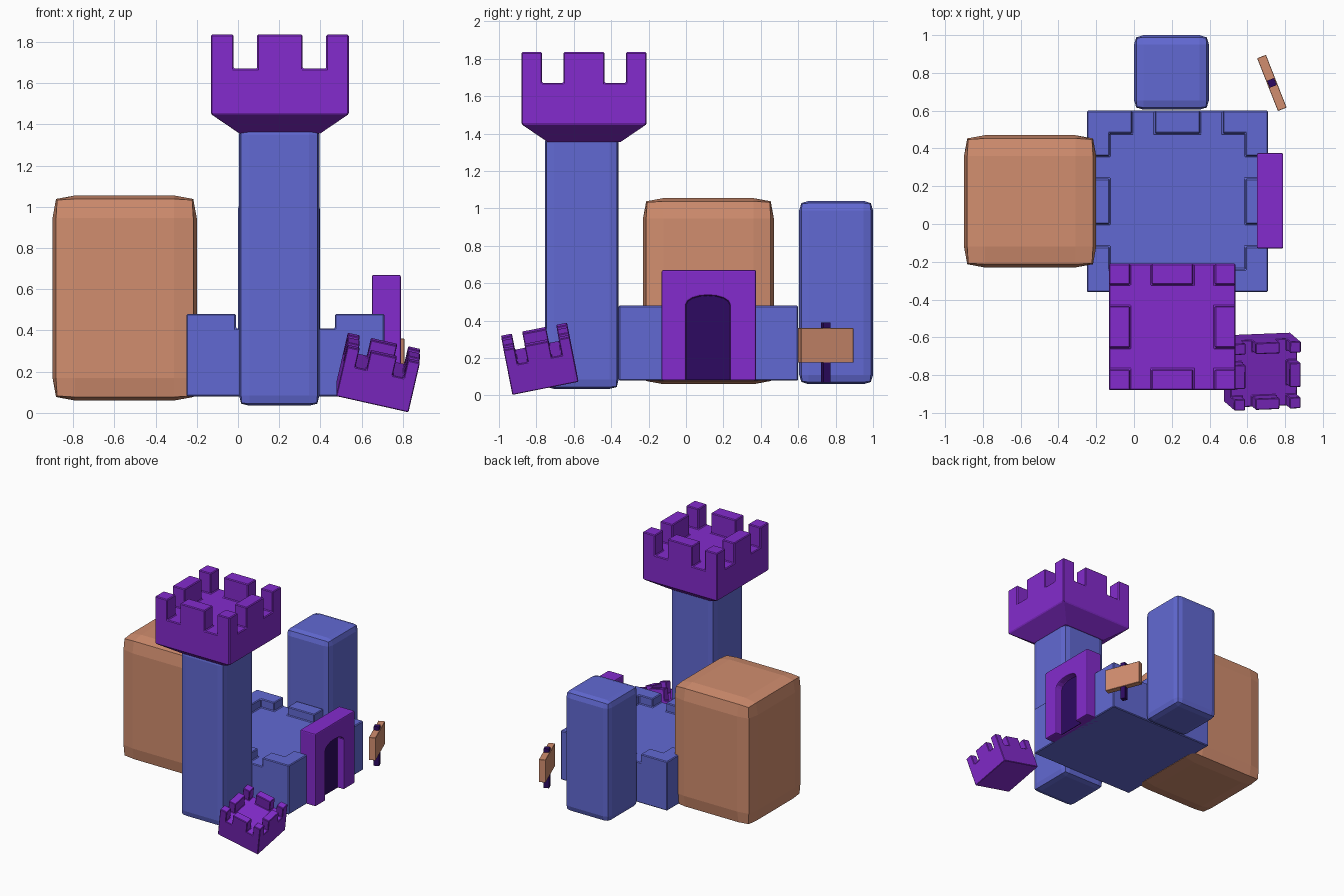
import bpy, bmesh, math
from mathutils import Vector

if "Cube" in bpy.data.objects:
    bpy.data.objects.remove(bpy.data.objects["Cube"])


def material(name, rgb):
    m = bpy.data.materials.new(name)
    m.diffuse_color = (*rgb, 1)
    m.use_nodes = True
    m.node_tree.nodes["Principled BSDF"].inputs["Base Color"].default_value = m.diffuse_color
    return m


BLUE = material("blue stone", (0.121, 0.141, 0.650))
PURPLE = material("purple", (0.230, 0.024, 0.610))
ORANGE = material("terracotta", (0.640, 0.268, 0.158))
DARK = material("dark violet", (0.026, 0.003, 0.120))


def finish(bm, name, mat, bevel=0.0, segments=1):
    bmesh.ops.remove_doubles(bm, verts=bm.verts, dist=1e-5)
    bmesh.ops.recalc_face_normals(bm, faces=bm.faces)
    me = bpy.data.meshes.new(name)
    bm.to_mesh(me)
    bm.free()
    ob = bpy.data.objects.new(name, me)
    bpy.context.collection.objects.link(ob)
    if mat:
        me.materials.append(mat)
    if bevel:
        add_bevel(ob, bevel, segments)
    return ob


def add_bevel(ob, width, segments=1):
    mod = ob.modifiers.new("soft edges", 'BEVEL')
    mod.width, mod.segments = width, segments
    mod.limit_method, mod.angle_limit = 'ANGLE', math.radians(40)


def box(name, lo, hi, mat, bevel=0.0, segments=1):
    lo, hi = Vector(lo), Vector(hi)
    mid, size = (lo + hi) / 2, hi - lo
    bm = bmesh.new()
    bmesh.ops.create_cube(bm, size=1)
    for v in bm.verts:
        v.co = v.co * size
    ob = finish(bm, name, mat, bevel, segments)
    ob.location = mid
    return ob


def soft_box(name, lo, hi, margin, pull, mat):
    """Box with a loop near each edge; edges and corners are pulled inward."""
    lo, hi = Vector(lo), Vector(hi)
    mid, half = (lo + hi) / 2, (hi - lo) / 2
    bm = bmesh.new()
    for axis in range(3):
        a, b = (axis + 1) % 3, (axis + 2) % 3
        stops = [[-half[k], margin - half[k], half[k] - margin, half[k]] for k in range(3)]
        for side in (-1, 1):
            def vert(i, j):
                p = Vector((0, 0, 0))
                p[axis], p[a], p[b] = side * half[axis], stops[a][i], stops[b][j]
                outer = [k for k in range(3) if abs(p[k]) > half[k] - 1e-6]
                if len(outer) > 1:
                    for k in outer:
                        p[k] -= math.copysign(pull * (len(outer) - 1) ** 0.4, p[k])
                return bm.verts.new(p)
            for i in range(3):
                for j in range(3):
                    bm.faces.new([vert(i, j), vert(i + 1, j), vert(i + 1, j + 1), vert(i, j + 1)])
    ob = finish(bm, name, mat)
    ob.location = mid
    return ob


def battlement(name, width, z0, z1, z2, t, c, m, mat, bevel, flare=None):
    """Square block from z0 to z1 with merlons to z2. t, c, m are fractions of
    the width: merlon thickness, corner length and start of the middle merlon."""
    cuts = sorted({0, t, c, m, 1 - m, 1 - c, 1 - t, 1})
    n = len(cuts) - 1
    centre = [(cuts[i] + cuts[i + 1]) / 2 for i in range(n)]

    def raised(i, j):
        if not (0 <= i < n and 0 <= j < n):
            return False
        u, v = centre[i], centre[j]
        on = lambda w: w < c or w > 1 - c or m < w < 1 - m
        rim = lambda w: w < t or w > 1 - t
        return (rim(u) and on(v)) or (rim(v) and on(u))

    bm = bmesh.new()

    def quad(pts):
        bm.faces.new([bm.verts.new(((x - .5) * width, (y - .5) * width, z)) for x, y, z in pts])

    for i in range(n):
        for j in range(n):
            x0, x1, y0, y1 = cuts[i], cuts[i + 1], cuts[j], cuts[j + 1]
            z = z2 if raised(i, j) else z1
            quad([(x0, y0, z), (x1, y0, z), (x1, y1, z), (x0, y1, z)])
            for di, dj, p, q in ((-1, 0, (x0, y0), (x0, y1)), (1, 0, (x1, y0), (x1, y1)),
                                 (0, -1, (x0, y0), (x1, y0)), (0, 1, (x0, y1), (x1, y1))):
                a, b = i + di, j + dj
                if raised(i, j) and not raised(a, b):
                    quad([(*p, z1), (*q, z1), (*q, z2), (*p, z2)])
                if not (0 <= a < n and 0 <= b < n):
                    quad([(*p, z0), (*q, z0), (*q, z1), (*p, z1)])
    bmesh.ops.remove_doubles(bm, verts=bm.verts, dist=1e-5)
    # optional flared underside, then close the bottom
    rim_edges = [e for e in bm.edges if e.is_boundary]
    if flare:
        low_width, low_z = flare
        out = bmesh.ops.extrude_edge_only(bm, edges=rim_edges)["geom"]
        for v in (g for g in out if isinstance(g, bmesh.types.BMVert)):
            v.co.x *= low_width / width
            v.co.y *= low_width / width
            v.co.z = low_z
        rim_edges = [e for e in bm.edges if e.is_boundary]
    bmesh.ops.holes_fill(bm, edges=rim_edges, sides=0)
    bmesh.ops.recalc_face_normals(bm, faces=bm.faces)
    bmesh.ops.dissolve_limit(bm, angle_limit=0.01, verts=bm.verts, edges=bm.edges)
    return finish(bm, name, mat, bevel)


def arch_prism(name, x0, x1, z_low, mat):
    """Doorway outline with a shallow arch, extruded along x."""
    y0, y1, spring, crown = 0.0, 0.235, 0.485, 0.535
    pts = [(y0, z_low)]
    for k in range(9):
        a = math.pi * (1 - k / 8)
        pts.append(((y0 + y1) / 2 + (y1 - y0) / 2 * math.cos(a),
                    spring + (crown - spring) * math.sin(a)))
    pts.append((y1, z_low))
    bm = bmesh.new()
    face = bm.faces.new([bm.verts.new((x0, y, z)) for y, z in pts])
    out = bmesh.ops.extrude_face_region(bm, geom=[face], use_keep_orig=True)["geom"]
    for v in (g for g in out if isinstance(g, bmesh.types.BMVert)):
        v.co.x = x1
    return finish(bm, name, mat)


# courtyard block with low battlements
court = battlement("courtyard", 0.96, 0.08, 0.41, 0.48, 0.125, 0.25, 0.375, BLUE, 0.006)
court.location = (0.23, 0.12, 0)

# tall front tower and its flared crown
soft_box("front_tower", (0.005, -0.755, 0.035), (0.395, -0.36, 1.40), 0.05, 0.01, BLUE)
crown = battlement("tower_crown", 0.67, 1.45, 1.67, 1.835, 0.165, 0.165, 0.335, PURPLE, 0.006,
                   flare=(0.39, 1.355))
crown.location = (0.203, -0.545, 0)

# back tower and large side building
soft_box("back_tower", (0.0, 0.605, 0.06), (0.397, 1.0, 1.04), 0.05, 0.012, BLUE)
soft_box("side_building", (-0.90, -0.23, 0.06), (-0.20, 0.47, 1.055), 0.11, 0.017, ORANGE)

# gatehouse with recessed dark door
gate = box("gatehouse", (0.65, -0.13, 0.08), (0.79, 0.375, 0.67), PURPLE)
cutter = arch_prism("doorway_cutter", 0.73, 0.85, 0.0, None)
cutter.hide_render = True
cutter.display_type = 'WIRE'
cut = gate.modifiers.new("doorway", 'BOOLEAN')
cut.operation, cut.object, cut.solver = 'DIFFERENCE', cutter, 'EXACT'
add_bevel(gate, 0.008, 2)
arch_prism("door", 0.727, 0.734, 0.082, DARK)

# small toppled crown leaning in front
fallen = battlement("fallen_crown", 0.36, -0.125, 0.035, 0.125, 0.165, 0.165, 0.32, PURPLE, 0.004)
fallen.location = (0.68, -0.782, 0.196)
fallen.rotation_euler = (0.20, 0.22, 0.04)

# signpost
plank = box("sign_plank", (0.705, 0.60, 0.175), (0.755, 0.90, 0.36), ORANGE, 0.002)
post = box("sign_post", (0.71, 0.73, 0.07), (0.75, 0.77, 0.39), DARK)
for ob in (plank, post):
    ob.location.x, ob.location.y = 0.73, 0.747
    ob.rotation_euler.z = 0.374
